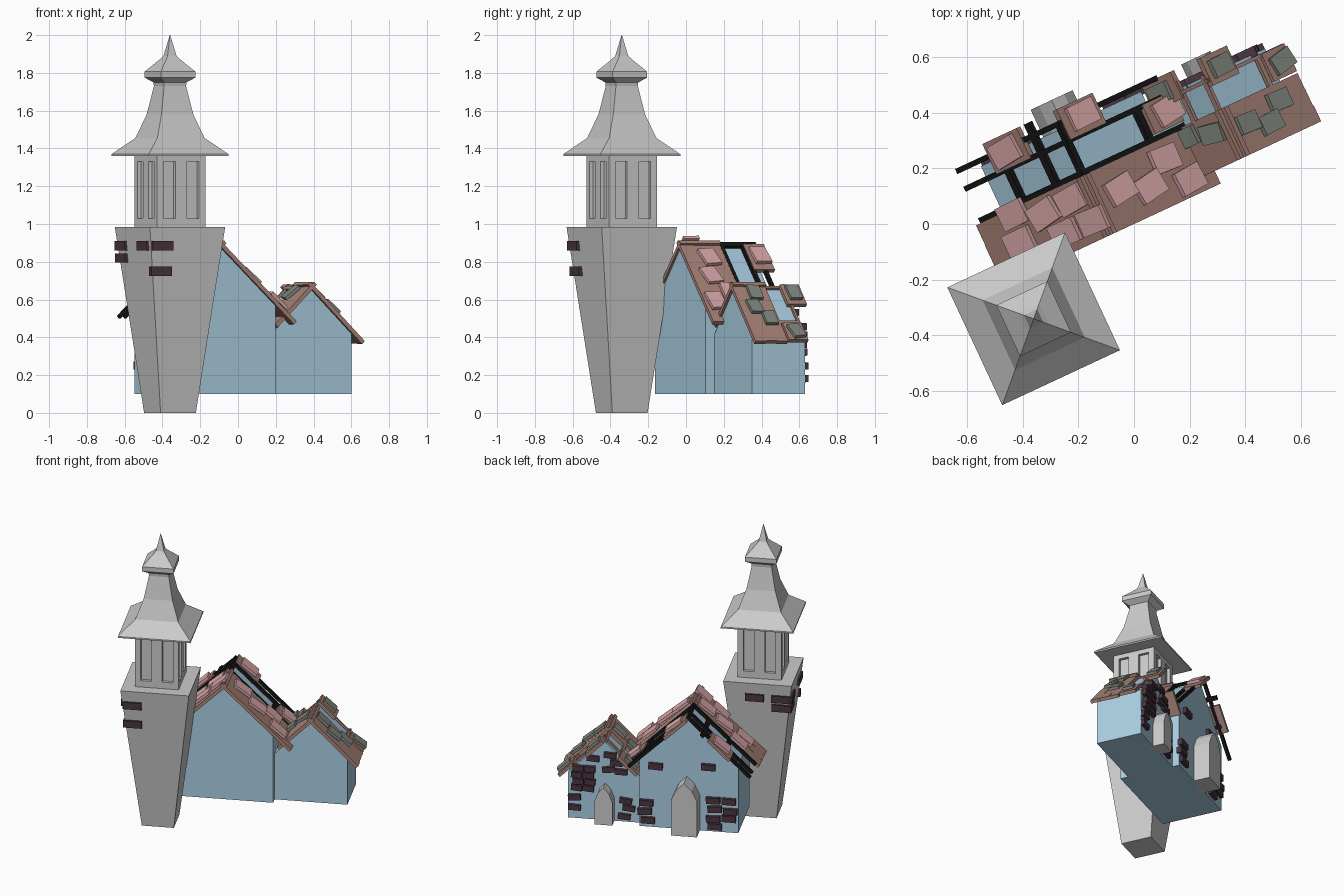
import bpy, bmesh, math, random
from mathutils import Matrix, Vector

if "Cube" in bpy.data.objects:
    bpy.data.objects.remove(bpy.data.objects["Cube"])

random.seed(4)
# Everything is laid out in a frame turned 25 degrees: u along the row, v to the back
FRAME = Matrix.Rotation(math.radians(25), 4, 'Z')
TU, TV = -0.47, -0.156            # tower centre in (u, v)


def material(name, rgb):
    m = bpy.data.materials.new(name)
    m.diffuse_color = (*rgb, 1)
    m.use_nodes = True
    m.node_tree.nodes["Principled BSDF"].inputs["Base Color"].default_value = m.diffuse_color
    return m


BLUE = material("blue_wall", (0.40, 0.62, 0.76))
BROWN = material("brown_board", (0.40, 0.23, 0.19))
PINK = material("pink_tile", (0.72, 0.40, 0.41))
SLATE = material("slate_tile", (0.22, 0.25, 0.22))
BRICK = material("dark_brick", (0.07, 0.035, 0.05))
BLACK = material("black_beam", (0.008, 0.008, 0.008))


def finish(name, bm, mat=None):
    bmesh.ops.recalc_face_normals(bm, faces=bm.faces)
    me = bpy.data.meshes.new(name)
    bm.to_mesh(me)
    bm.free()
    ob = bpy.data.objects.new(name, me)
    bpy.context.collection.objects.link(ob)
    ob.matrix_world = FRAME
    if mat:
        me.materials.append(mat)
    return ob


def add_box(bm, loc, size, pitch=0, yaw=0):
    m = (Matrix.Translation(loc) @ Matrix.Rotation(pitch, 4, 'Y')
         @ Matrix.Rotation(yaw, 4, 'Z') @ Matrix.Diagonal((*size, 1)))
    bmesh.ops.create_cube(bm, size=1, matrix=m)


def prism(name, outline, v0, v1, mat=None):
    """Extrude a (u, z) outline from v0 to v1."""
    bm = bmesh.new()
    f = bm.faces.new([bm.verts.new((u, v0, z)) for u, z in outline])
    new = bmesh.ops.extrude_face_region(bm, geom=[f])["geom"]
    bmesh.ops.translate(bm, vec=(0, v1 - v0, 0),
                        verts=[g for g in new if isinstance(g, bmesh.types.BMVert)])
    return finish(name, bm, mat)


def square_loft(name, profile):
    """Stack square sections (half width, z) around the tower axis."""
    bm = bmesh.new()
    rings = [[bm.verts.new((TU + a * h, TV + b * h, z))
              for a, b in ((-1, -1), (1, -1), (1, 1), (-1, 1))] for h, z in profile]
    for lo, hi in zip(rings, rings[1:]):
        for i in range(4):
            j = (i + 1) % 4
            bm.faces.new((lo[i], lo[j], hi[j], hi[i]))
    bm.faces.new(rings[0])
    bm.faces.new(rings[-1])
    return finish(name, bm)


# Tower body, belfry core and bell-shaped roof
square_loft("tower_body", [(0.103, 0), (0.22, 0.985)])
square_loft("belfry_core", [(0.12, 0.98), (0.12, 1.365)])
square_loft("tower_roof", [(0.233, 1.36), (0.233, 1.37), (0.138, 1.455), (0.093, 1.58),
                           (0.064, 1.73), (0.066, 1.75), (0.101, 1.775), (0.101, 1.807),
                           (0.042, 1.87), (0.026, 1.89), (0.001, 2.0)])

# Belfry frame: two tall recessed windows on each side
bm = bmesh.new()
for z, h in ((1.005, 0.05), (1.345, 0.03)):
    add_box(bm, (TU, TV, z), (0.282, 0.282, h))
for k in range(4):
    turn = Matrix.Rotation(k * math.pi / 2, 3, 'Z')
    for off, w in ((-0.122, 0.038), (0, 0.07), (0.122, 0.038)):
        p = turn @ Vector((off, -0.128, 1.18))
        size = (w, 0.026, 0.34) if k % 2 == 0 else (0.026, w, 0.34)
        add_box(bm, (TU + p.x, TV + p.y, p.z), size)
finish("belfry_frame", bm)

# Bricks showing on the tower
bm = bmesh.new()
for du, dv, z, along_u in ((-0.145, -0.208, 0.885, 1), (-0.145, -0.193, 0.75, 1),
                           (-0.205, 0.155, 0.885, 0), (-0.2, 0.16, 0.82, 0),
                           (-0.15, 0.208, 0.885, 1), (-0.15, 0.2, 0.82, 1),
                           (0.02, 0.208, 0.885, 1), (-0.205, -0.12, 0.885, 0)):
    add_box(bm, (TU + du, TV + dv, z), (0.12, 0.035, 0.048) if along_u else (0.035, 0.12, 0.048))
finish("tower_bricks", bm, BRICK)


class House:
    def __init__(self, name, u0, u1, v0, v1, peak, ridge, slope):
        self.name, self.c, self.ridge = name, (u0 + u1) / 2, ridge
        self.slope, self.angle = slope, math.atan(slope)
        eave = peak - slope * (u1 - u0) / 2
        prism(name + "_walls", [(u0, 0.1), (u1, 0.1), (u1, eave), (self.c, peak), (u0, eave)],
              v0, v1, BLUE)

    def on_slope(self, bm, u0, u1, v0, v1, lift, thick, jitter=0):
        """Box lying on the roof plane over the plan rectangle u0..u1, v0..v1."""
        u = (u0 + u1) / 2
        side = 1 if u > self.c else -1
        z = self.ridge - self.slope * abs(u - self.c)
        n = Vector((side * math.sin(self.angle), 0, math.cos(self.angle))) * lift
        add_box(bm, Vector((u, (v0 + v1) / 2, z)) + n,
                ((u1 - u0) / math.cos(self.angle), v1 - v0, thick),
                side * (self.angle - jitter), random.uniform(-1, 1) * jitter * 2)

    def roof(self, left, right, v0, v1, patches):
        bm = bmesh.new()
        for a, b in ((left, self.c), (self.c, right)):
            n = 3
            for i in range(n):       # boards side by side, slightly uneven
                s = (v1 - v0) / n
                e = random.uniform(0, 0.012) if i else 0
                lo, hi = (a + e, b + 0.01) if b == self.c else (a - 0.01, b - e)
                self.on_slope(bm, lo, hi, v0 + i * s, v0 + i * s + s, -0.012 - i * 0.001, 0.022)
        for u0, u1, p0, p1 in patches:
            self.on_slope(bm, u0, u1, p0, p1, -0.008, 0.022)
        finish(self.name + "_roof_boards", bm, BROWN)

    def tiles(self, spots, size, mat):
        bm = bmesh.new()
        for u, v in spots:
            h = size / 2
            self.on_slope(bm, u - h, u + h, v - h, v + h, 0.014, 0.018,
                          random.uniform(0.03, 0.1))
        finish(self.name + "_roof_tiles", bm, mat)

    def beams(self, rafters, purlins, w, mat):
        bm = bmesh.new()
        for u0, u1, v in rafters:
            self.on_slope(bm, u0, u1, v - w / 2, v + w / 2, -0.012, w)
        for u, v0, v1 in purlins:
            self.on_slope(bm, u - w / 2, u + w / 2, v0, v1, -0.012, w)
        finish(self.name + "_roof_beams", bm, mat)


# Large house
big = House("large_house", -0.41, 0.224, 0.01, 0.42, 0.87, 0.905, 0.96)
big.roof(-0.52, 0.344, 0.0, 0.235,
         [(-0.08, 0.062, 0.37, 0.49), (-0.37, -0.235, 0.37, 0.49), (0.205, 0.34, 0.26, 0.375)])
big.tiles([(0.19, 0.165), (0.1, 0.097), (0, 0.134), (-0.12, 0.073), (-0.16, 0.175),
           (-0.27, 0.17), (-0.37, 0.215), (-0.39, 0.115), (-0.23, 0.075), (0.24, 0.06),
           (-0.01, 0.435), (-0.3, 0.43), (0.275, 0.32)], 0.09, PINK)
big.beams([(-0.5, -0.093, 0.37), (-0.093, 0.33, 0.37), (-0.5, -0.093, 0.245),
           (-0.093, 0.33, 0.245), (-0.5, -0.093, 0.44), (-0.093, 0.3, 0.44)],
          [(-0.335, 0.24, 0.46), (-0.2, 0.24, 0.49), (-0.083, 0.24, 0.44),
           (0.187, 0.24, 0.38)], 0.02, BLACK)

# Small house
small = House("small_house", 0.224, 0.692, 0.063, 0.372, 0.65, 0.685, 0.99)
small.roof(0.24, 0.765, 0.05, 0.243,
           [(0.235, 0.35, 0.335, 0.44), (0.465, 0.57, 0.33, 0.44), (0.67, 0.76, 0.25, 0.36)])
small.tiles([(0.31, 0.2), (0.4, 0.176), (0.515, 0.157), (0.59, 0.123), (0.65, 0.183),
             (0.29, 0.385), (0.515, 0.385), (0.72, 0.305)], 0.07, SLATE)
small.beams([(0.25, 0.458, 0.355), (0.458, 0.76, 0.355)],
            [(0.345, 0.24, 0.4), (0.44, 0.24, 0.38), (0.66, 0.24, 0.36)], 0.014, BROWN)

# Pointed doorways standing out from the back walls
for name, c, w, v0, v1, sh, top in (("large_doorway", -0.08, 0.083, 0.37, 0.528, 0.35, 0.47),
                                    ("small_doorway", 0.453, 0.058, 0.34, 0.447, 0.26, 0.36)):
    prism(name, [(c - w, 0.1), (c + w, 0.1), (c + w, sh), (c + w * 0.6, (sh + top) / 2 + 0.01),
                 (c, top), (c - w * 0.6, (sh + top) / 2 + 0.01), (c - w, sh)], v0, v1)

# Loose bricks on the back walls
bm = bmesh.new()
for u, z in ((-0.25, 0.32), (-0.35, 0.32), (-0.26, 0.26), (-0.36, 0.25), (-0.25, 0.19),
             (-0.35, 0.2), (-0.26, 0.14), (-0.22, 0.55), (0.12, 0.53), (0.18, 0.27),
             (0.19, 0.21), (0.17, 0.15)):
    add_box(bm, (u, 0.425, z), (0.09, 0.035, 0.042), random.uniform(-0.05, 0.05))
for u, z in ((0.32, 0.25), (0.3, 0.2), (0.33, 0.14), (0.65, 0.25), (0.65, 0.18),
             (0.42, 0.56), (0.38, 0.51), (0.43, 0.46), (0.35, 0.45), (0.53, 0.53)):
    add_box(bm, (u, 0.377, z), (0.08, 0.035, 0.036), random.uniform(-0.12, 0.12))
for row in range(4):
    for col in range(2):
        add_box(bm, (0.56 + 0.075 * col - 0.01 * (row % 2), 0.378, 0.32 + 0.045 * row),
                (0.07, 0.04, 0.038), random.uniform(-0.1, 0.1))
finish("wall_bricks", bm, BRICK)
